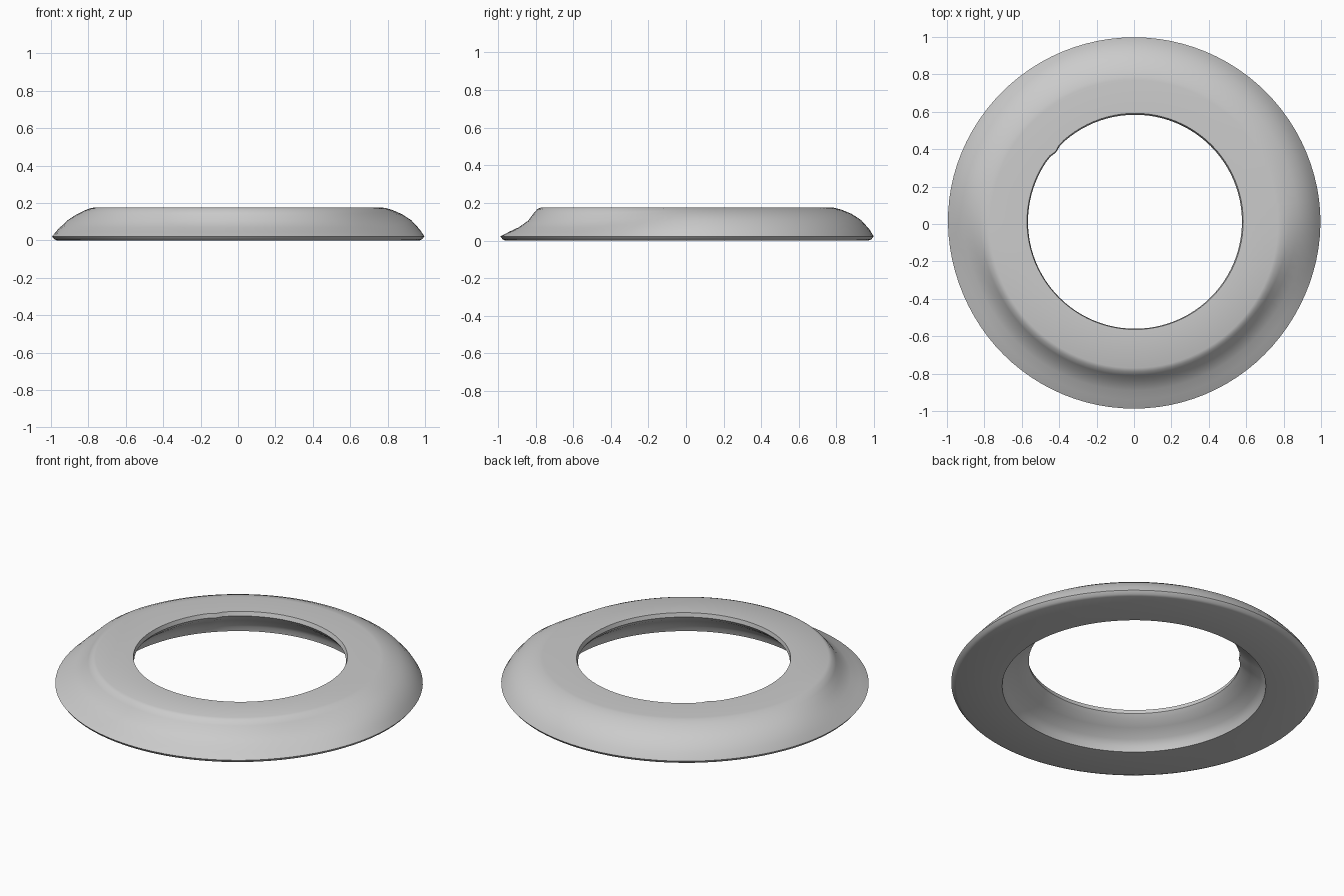
import bpy
import bmesh
import math

cube = bpy.data.objects.get("Cube")
if cube:
    bpy.data.objects.remove(cube, do_unlink=True)

SEGMENTS = 96

# Outer slope (radius, height): bulging at the back, hollowed at the front
BULGED = [(0.97, 0.0), (0.985, 0.006), (0.998, 0.022), (0.975, 0.06), (0.93, 0.11),
          (0.88, 0.142), (0.83, 0.163), (0.79, 0.174), (0.77, 0.176)]
HOLLOW = [(0.96, 0.0), (0.975, 0.006), (0.987, 0.022), (0.94, 0.047), (0.89, 0.07),
          (0.84, 0.105), (0.81, 0.145), (0.79, 0.168), (0.77, 0.176)]
# Wall of the opening, from the top lip down to the wider base
INNER = [(0.578, 0.176), (0.572, 0.152), (0.59, 0.13), (0.63, 0.1),
         (0.685, 0.062), (0.705, 0.03), (0.712, 0.0)]


def mix(a, b, t):
    return a + (b - a) * t


def section(angle):
    """Closed cross-section of the ring at one angle."""
    t = min(1, max(0, (0.25 - math.sin(angle + 0.08)) / 0.85))
    t = t * t * (3 - 2 * t)
    c, s = math.cos(angle), math.sin(angle)
    points = []
    for (r0, z0), (r1, z1) in zip(BULGED, HOLLOW):
        r = mix(r0, r1, t)
        points.append((r * c, r * s, mix(z0, z1, t)))
    # The opening sits a little off centre and has a small nick in its lip
    nick = 0.012 * math.exp(-((angle - 2.42) / 0.05) ** 2)
    for r, z in INNER:
        lip = z / 0.176
        r -= nick * lip
        points.append((r * c + 0.006 * lip, r * s + 0.014 * lip, z))
    return points


# Ring body: sections joined all the way round
bm = bmesh.new()
rings = [[bm.verts.new(p) for p in section(math.tau * i / SEGMENTS)]
         for i in range(SEGMENTS)]
for i, ring in enumerate(rings):
    after = rings[(i + 1) % SEGMENTS]
    for j in range(len(ring)):
        k = (j + 1) % len(ring)
        bm.faces.new((ring[j], after[j], after[k], ring[k]))
bmesh.ops.recalc_face_normals(bm, faces=bm.faces)
mesh = bpy.data.meshes.new("flared_ring")
bm.to_mesh(mesh)
bm.free()

body = bpy.data.objects.new("flared_ring", mesh)
bpy.context.collection.objects.link(body)

# Plain grey
grey = bpy.data.materials.new("plain grey")
grey.use_nodes = True
colour = (0.6, 0.6, 0.6, 1)
grey.diffuse_color = colour
grey.node_tree.nodes["Principled BSDF"].inputs["Base Color"].default_value = colour
mesh.materials.append(grey)

# Soft flanks, crisp base and lip
bpy.ops.object.select_all(action="DESELECT")
body.select_set(True)
bpy.context.view_layer.objects.active = body
bpy.ops.object.shade_smooth_by_angle(angle=math.radians(40))
